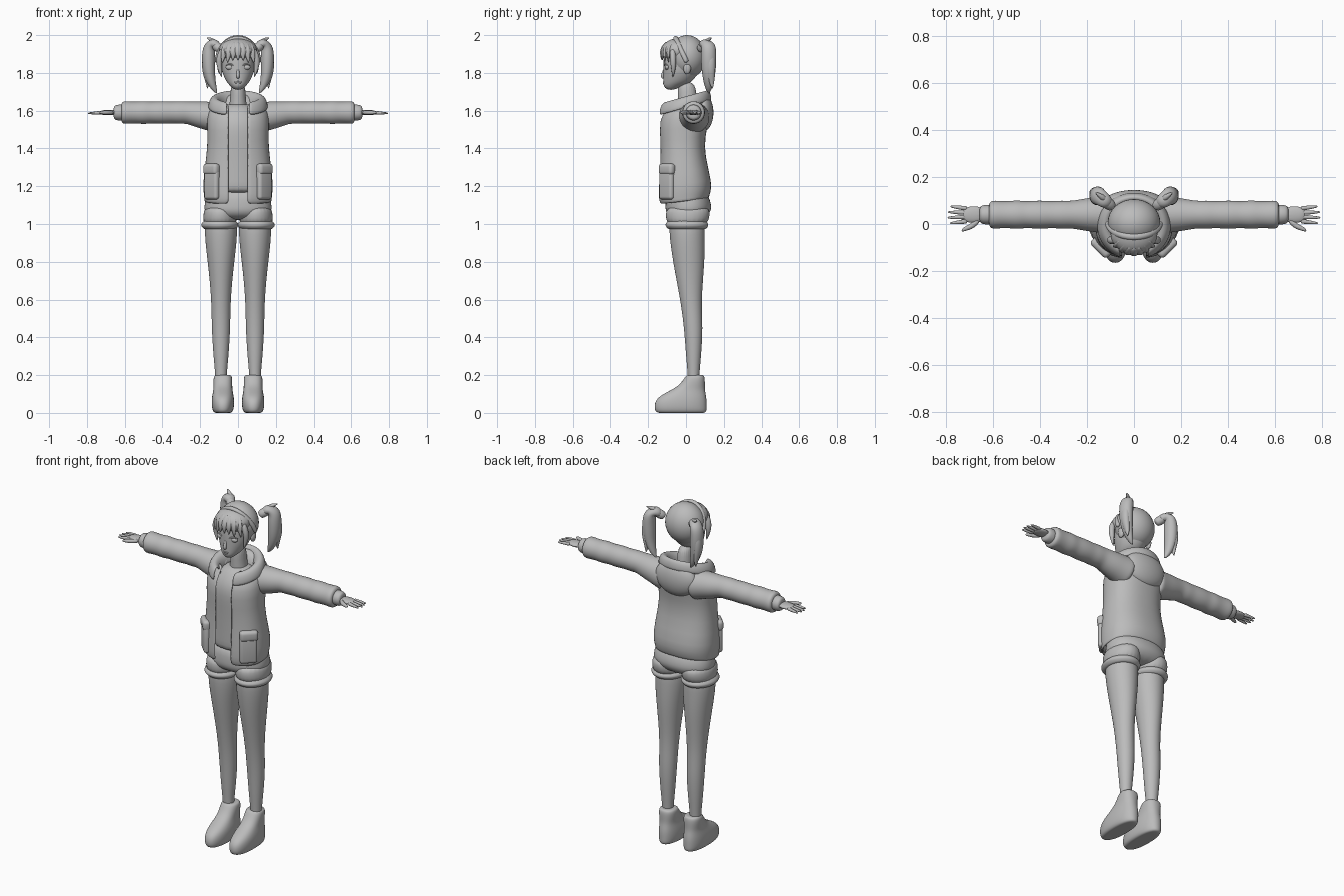
import bpy, bmesh, math
from mathutils import Vector, Matrix

cube = bpy.data.objects.get("Cube")
if cube:
    bpy.data.objects.remove(cube, do_unlink=True)

grey = (0.5, 0.5, 0.5, 1)
clay = bpy.data.materials.new("clay_grey")
clay.use_nodes = True
clay.diffuse_color = grey
clay.node_tree.nodes["Principled BSDF"].inputs["Base Color"].default_value = grey


def finish(name, bm, mirror=False, thickness=0, smoothing=0):
    bmesh.ops.recalc_face_normals(bm, faces=bm.faces)
    for face in bm.faces:
        face.smooth = True
    mesh = bpy.data.meshes.new(name)
    bm.to_mesh(mesh)
    bm.free()
    mesh.materials.append(clay)
    part = bpy.data.objects.new(name, mesh)
    bpy.context.collection.objects.link(part)
    if mirror:
        part.modifiers.new("mirror", "MIRROR").use_mirror_merge = False
    if thickness:
        solidify = part.modifiers.new("thickness", "SOLIDIFY")
        solidify.thickness, solidify.offset = thickness, -1
    if smoothing:
        subdivide = part.modifiers.new("smooth", "SUBSURF")
        subdivide.levels = subdivide.render_levels = smoothing
    return part


def loft(name, rings, closed=True, **options):
    """Skin a list of point rings; closed rings also get end caps."""
    bm = bmesh.new()
    rows = [[bm.verts.new(point) for point in ring] for ring in rings]
    count = len(rows[0])
    for lower, upper in zip(rows, rows[1:]):
        for i in range(count if closed else count - 1):
            j = (i + 1) % count
            bm.faces.new((lower[i], lower[j], upper[j], upper[i]))
    if closed:
        bm.faces.new(rows[0])
        bm.faces.new(rows[-1])
    return finish(name, bm, **options)


def cross_section(z, front, back, width, centre=0, gap=0, tilt=0, power=2, count=24):
    """Horizontal superellipse, optionally open at the front and tilted."""
    middle, depth = (front + back) / 2, (back - front) / 2
    start = math.asin((gap / width) ** (power / 2))
    step = 2 * (math.pi - start) / (count - 1 if gap else count)
    points = []
    for i in range(count):
        s, c = math.sin(start + i * step), math.cos(start + i * step)
        x = centre + width * math.copysign(abs(s) ** (2 / power), s)
        y = middle - depth * math.copysign(abs(c) ** (2 / power), c)
        points.append((x, y, z + tilt * y))
    return points


def body(name, rows, centre=0, power=2):
    """Closed loft of (z, front, back, half width) rows, mirrored if off centre."""
    rings = [cross_section(*row, centre=centre, power=power) for row in rows]
    loft(name, rings, mirror=centre > 0, smoothing=2)


def open_shell(name, rows, gap, tilt, power):
    rings = [cross_section(*row, gap=gap, tilt=tilt, power=power) for row in rows]
    loft(name, rings, closed=False, thickness=.01, smoothing=1)


def tube(name, path, flat=1, mirror=True, count=12):
    """Tapered tube through (x, y, z, radius) stations; flat scales one width."""
    points = [Vector(station[:3]) for station in path]
    rings = []
    for i, point in enumerate(points):
        along = (points[min(i + 1, len(points) - 1)] - points[max(i - 1, 0)]).normalized()
        across = along.cross(Vector((0, 1, 0))).normalized()
        side = along.cross(across) * flat
        angles = [math.tau * k / count for k in range(count)]
        rings.append([point + path[i][3] * (across * math.cos(a) + side * math.sin(a)) for a in angles])
    loft(name, rings, mirror=mirror, smoothing=2)


def blob(name, centre, radii, mirror=False):
    bm = bmesh.new()
    matrix = Matrix.Translation(centre) @ Matrix.Diagonal((*radii, 1))
    bmesh.ops.create_uvsphere(bm, u_segments=32, v_segments=20, radius=1, matrix=matrix)
    finish(name, bm, mirror)


def padded_box(name, centre, size):
    """Rounded pad turned to face the front corner of the jacket."""
    bm = bmesh.new()
    turn = Matrix.Rotation(math.radians(45), 4, "Z")
    matrix = Matrix.Translation(centre) @ turn @ Matrix.Diagonal((*size, 1))
    bmesh.ops.create_cube(bm, size=1, matrix=matrix)
    rounding = finish(name, bm, mirror=True).modifiers.new("round", "BEVEL")
    rounding.width, rounding.segments = min(size) * .4, 4


# Legs and shoes
body("legs", [(1.06, -.09, .1, .08), (.95, -.09, .1, .09), (.8, -.07, .1, .07), (.6, -.03, .08, .05),
              (.45, -.01, .09, .05), (.3, 0, .08, .04), (.2, .01, .07, .03), (.15, .01, .07, .03)], centre=.09)
body("shoes", [(0, -.13, .08, .03), (0, -.16, .11, .05), (.03, -.17, .11, .06), (.08, -.16, .11, .06),
               (.12, -.08, .1, .05), (.15, -.03, .1, .05), (.2, 0, .1, .05), (.2, .01, .08, .03)],
     centre=.08, power=2.3)

# Shorts with turned-up cuffs
body("shorts_hips", [(1.2, -.1, .1, .16), (1.1, -.11, .14, .18), (1.06, -.11, .13, .18),
                     (1.02, -.07, .09, .13)], power=2.2)
body("shorts_legs", [(1.1, -.1, .12, .08), (1.05, -.11, .13, .09), (.98, -.1, .11, .09)], centre=.095)
cuff_rows = []
for k in range(7):
    bulge = .02 * math.sin(math.pi * k / 6)
    cuff_rows.append((1.02 - .05 * k / 6, -.09 - bulge, .1 + bulge, .08 + bulge))
body("shorts_cuffs", cuff_rows, centre=.096)

# Shirt and neck
body("shirt", [(1.16, -.12, .1, .15), (1.2, -.12, .1, .15), (1.4, -.12, .08, .14), (1.53, -.13, .1, .14),
               (1.6, -.09, .1, .1), (1.64, -.05, .07, .06)], power=2.2)
body("neck", [(1.56, -.05, .06, .06), (1.65, -.04, .06, .04), (1.76, -.05, .05, .04)])

# Open jacket
open_shell("jacket", [(1.12, -.14, .12, .18), (1.15, -.15, .13, .18), (1.2, -.15, .14, .19),
                      (1.35, -.14, .1, .17), (1.45, -.14, .1, .16), (1.57, -.15, .13, .17),
                      (1.62, -.11, .13, .15), (1.65, -.08, .12, .11)], gap=.05, tilt=.12, power=2.35)

# Rolled collar, arching from the neck outwards, with the hood hanging behind
collar_rows = []
for k in range(8):
    angle = math.pi * k / 7
    spread = .04 * (1 - math.cos(angle))
    collar_rows.append((1.6 + .07 * math.sin(angle) + spread / 5, -.1 - spread * .7,
                        .08 + spread * .7, .08 + spread))
open_shell("collar", collar_rows, gap=.06, tilt=.28, power=2)
blob("hood", (0, .09, 1.59), (.13, .055, .1))

# Pockets with flaps
padded_box("pockets", (.137, -.1, 1.21), (.095, .04, .16))
padded_box("pocket_flaps", (.14, -.1, 1.29), (.1, .045, .06))

# Sleeves widen at the shoulder and wrinkle towards the wrist
sleeve_path = []
for k in range(15):
    shoulder = max(0, 1 - k / 5)
    wrinkle = .004 * math.sin(2.4 * k) * k / 14
    sleeve_path.append((.08 + .038 * k, .04, 1.59 - .03 * shoulder, .06 + .03 * shoulder + wrinkle))
sleeve_path.append((.62, .04, 1.59, .04))
tube("sleeves", sleeve_path, count=16)
tube("sleeve_cuffs", [(x, .04, 1.59, radius) for x, radius in ((.6, .04), (.62, .045), (.65, .042), (.66, .03))])

# Hands
tube("palms", [(x, .04, 1.59, radius) for x, radius in ((.64, .015), (.7, .015), (.72, .012), (.73, .007))],
     flat=2.5)
for i, finger in enumerate(("index", "middle", "ring", "little")):
    reach = .09 - .01 * abs(i - 1.4)
    path = []
    for k in range(5):
        y = .012 + .018 * i + .006 * (i - 1.5) * k / 4
        path.append((.71 + reach * k / 4, y, 1.59 - .001 * k, .01 - .0004 * k * k))
    tube(finger + "_fingers", path)
tube("thumbs", [(.66, .02, 1.59, .012), (.69, -.01, 1.59, .012), (.72, -.02, 1.59, .01), (.735, -.03, 1.59, .004)])

# Head and face
body("head", [(1.71, -.1, -.06, .02), (1.73, -.12, -.02, .04), (1.75, -.12, .03, .06), (1.79, -.12, .06, .08),
              (1.83, -.12, .08, .09), (1.9, -.12, .08, .09), (1.95, -.09, .07, .08), (1.98, -.05, .04, .04)])
tube("nose", [(0, -.11, 1.83, .006), (0, -.12, 1.8, .008), (0, -.126, 1.78, .011), (0, -.116, 1.77, .006)],
     mirror=False)
blob("eyes", (.043, -.1, 1.83), (.023, .012, .014), mirror=True)
tube("eyelids", [(.02, -.113, 1.834, .002), (.03, -.114, 1.845, .004), (.05, -.108, 1.847, .004),
                 (.067, -.094, 1.838, .002)])
blob("upper_lip", (0, -.114, 1.752), (.02, .008, .005))
blob("lower_lip", (0, -.113, 1.744), (.017, .008, .006))
blob("ears", (.094, .006, 1.825), (.014, .02, .032), mirror=True)

# Hair cap, fringe locks and headband
blob("hair_cap", (0, .006, 1.885), (.112, .1, .115))
blob("fringe_base", (0, -.04, 1.917), (.1, .09, .066))
for i in range(7):
    spread = i / 3 - 1
    x, y = .07 * spread, -.125 + .035 * spread * spread
    tip = 1.872 - .022 * abs(spread) - .006 * (i % 2)
    tube(f"fringe_lock_{i + 1}", [(x * .7, y + .025, 1.965, .012), (x, y, 1.93, .019),
                                  (x * 1.1, y - .005, 1.9, .016), (x * 1.2, y - .003, tip, .002)],
         flat=.6, mirror=False)
tube("side_locks", [(.08, -.07, 1.93, .014), (.1, -.07, 1.88, .018), (.1, -.065, 1.83, .014),
                    (.085, -.07, 1.775, .002)])
band_path = []
for k in range(21):
    across, rise = math.cos(math.pi * k / 20), math.sin(math.pi * k / 20)
    band_path.append((.113 * across, .005 - .06 * rise, 1.855 + .13 * rise, .011))
tube("headband", band_path, flat=1.2, mirror=False)

# Ponytails with ties, loose outer locks and tufts
tube("hair_ties", [(.09, .07, 1.92, .018), (.1, .08, 1.93, .026), (.118, .094, 1.945, .026), (.128, .1, 1.95, .018)])
tube("ponytails", [(.1, .085, 1.935, .02), (.125, .1, 1.96, .03), (.15, .12, 1.945, .035), (.156, .12, 1.9, .037),
                   (.155, .12, 1.84, .036), (.15, .12, 1.78, .03), (.13, .12, 1.72, .018),
                   (.11, .12, 1.69, .002)], flat=1.15)
tube("ponytail_outer_locks", [(.15, .12, 1.93, .018), (.17, .13, 1.88, .023), (.17, .13, 1.81, .022),
                              (.16, .135, 1.76, .014), (.162, .14, 1.715, .002)], flat=1.2)
tube("ponytail_tufts", [(.12, .1, 1.945, .014), (.13, .11, 1.97, .014), (.15, .125, 1.98, .009),
                        (.165, .135, 1.985, .002)])
